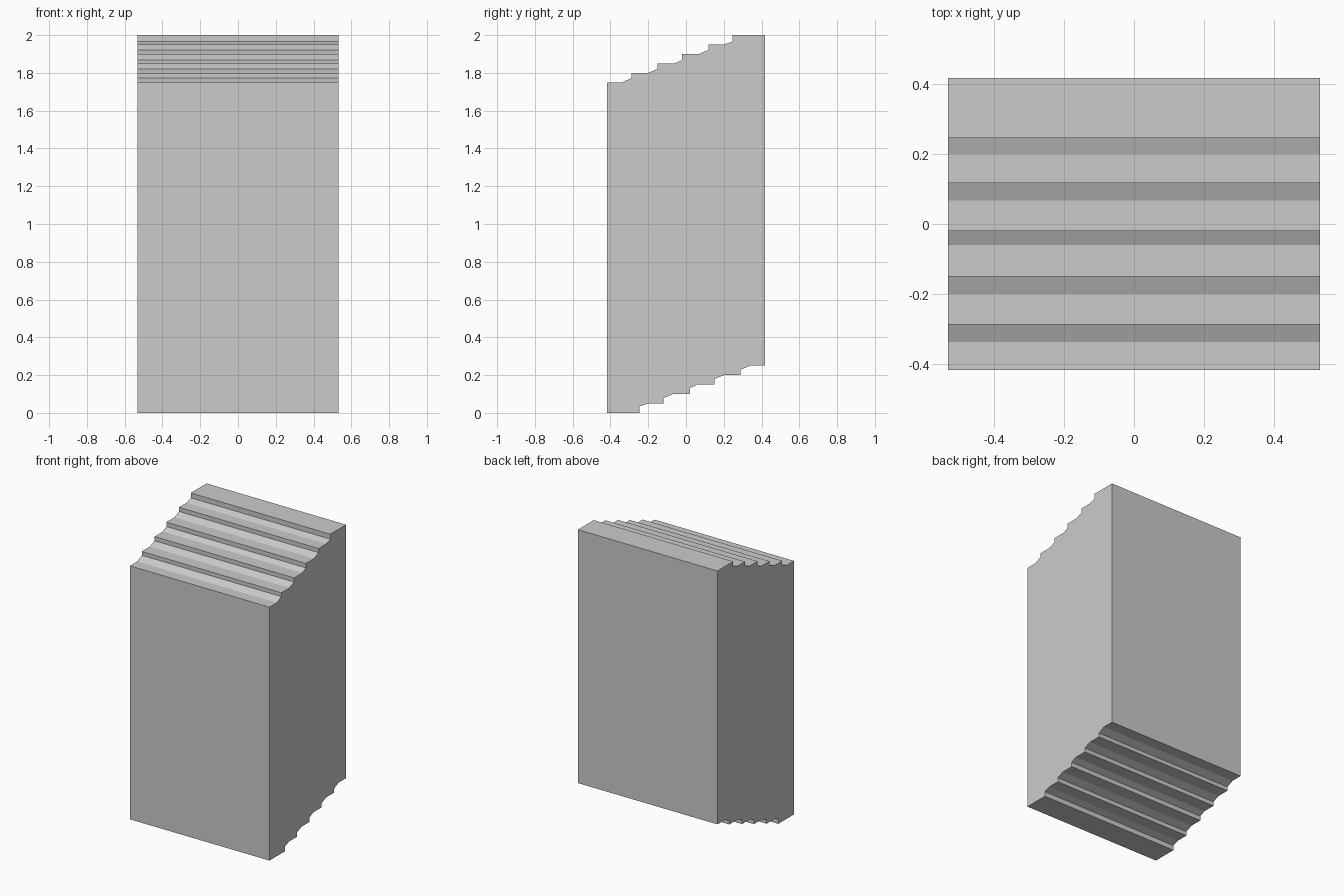
import bpy
import bmesh

if "Cube" in bpy.data.objects:
    bpy.data.objects.remove(bpy.data.objects["Cube"])

HALF_WIDTH = 0.533
HALF_DEPTH = 0.418

# Stepped top edge: tread end, sloped nosing, then a short riser
steps = [(-0.338, -0.288, 1.773), (-0.20, -0.15, 1.821), (-0.06, -0.02, 1.869),
         (0.067, 0.118, 1.921), (0.20, 0.246, 1.966)]
top = [(-HALF_DEPTH, 1.75)]
for i, (tread_end, riser_y, nose_z) in enumerate(steps):
    z = 1.75 + 0.05 * i
    top += [(tread_end, z), (riser_y, nose_z), (riser_y, z + 0.05)]
top.append((HALF_DEPTH, 2.0))

# Stepped underside is the top edge turned half a turn about the centre
profile = top + [(-y, 2.0 - z) for y, z in top]

# Extrude the side profile across the width
bm = bmesh.new()
face = bm.faces.new([bm.verts.new((-HALF_WIDTH, y, z)) for y, z in profile])
extruded = bmesh.ops.extrude_face_region(bm, geom=[face])["geom"]
moved = [v for v in extruded if isinstance(v, bmesh.types.BMVert)]
bmesh.ops.translate(bm, verts=moved, vec=(2 * HALF_WIDTH, 0, 0))

# Close the start side if the extrusion consumed it
if any(e.is_boundary for e in bm.edges):
    bmesh.ops.holes_fill(bm, edges=[e for e in bm.edges if e.is_boundary])
bmesh.ops.recalc_face_normals(bm, faces=bm.faces[:])

mesh = bpy.data.meshes.new("stepped_block")
bm.to_mesh(mesh)
bm.free()
bpy.context.collection.objects.link(bpy.data.objects.new("stepped_block", mesh))
